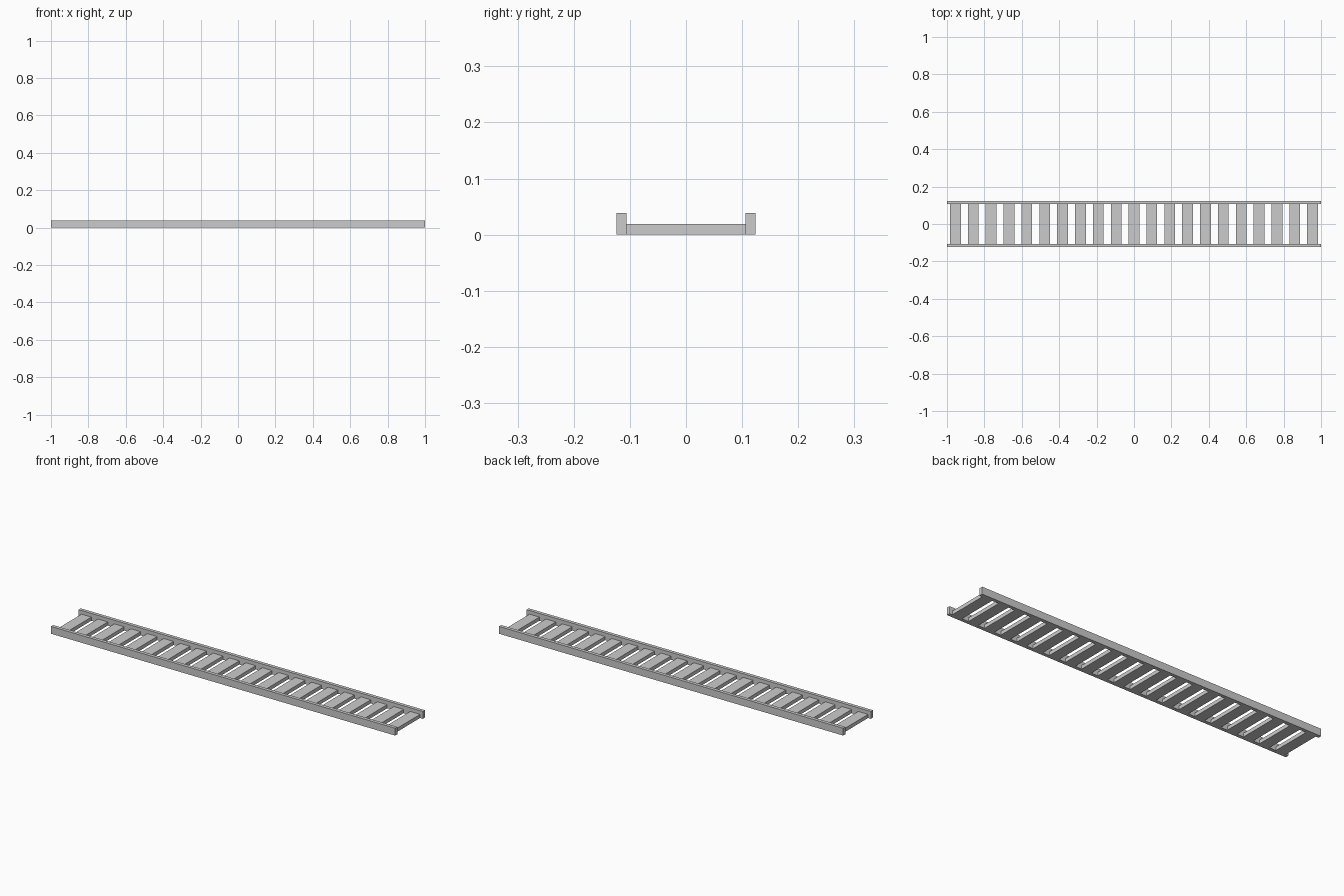
import bpy

if "Cube" in bpy.data.objects:
    bpy.data.objects.remove(bpy.data.objects["Cube"])

LENGTH = 2.0
RAIL_OUT, RAIL_IN, RAIL_H = 0.124, 0.106, 0.0385
SLATS, PITCH, SLAT_W, SLAT_H = 21, 0.0955, 0.0575, 0.0192


def box(name, lo, hi):
    bpy.ops.mesh.primitive_cube_add(size=1, location=[(a + b) / 2 for a, b in zip(lo, hi)])
    ob = bpy.context.object
    ob.name = name
    ob.scale = [b - a for a, b in zip(lo, hi)]
    bpy.ops.object.transform_apply(location=False, rotation=False, scale=True)
    return ob


# Two long side rails
for side, name in ((-1, "front_rail"), (1, "back_rail")):
    y0, y1 = sorted((side * RAIL_IN, side * RAIL_OUT))
    box(name, (-LENGTH / 2, y0, 0), (LENGTH / 2, y1, RAIL_H))

# Evenly spaced slats between the rails
for i in range(SLATS):
    x = (i - (SLATS - 1) / 2) * PITCH
    box(f"slat_{i + 1:02d}", (x - SLAT_W / 2, -RAIL_IN, 0), (x + SLAT_W / 2, RAIL_IN, SLAT_H))
